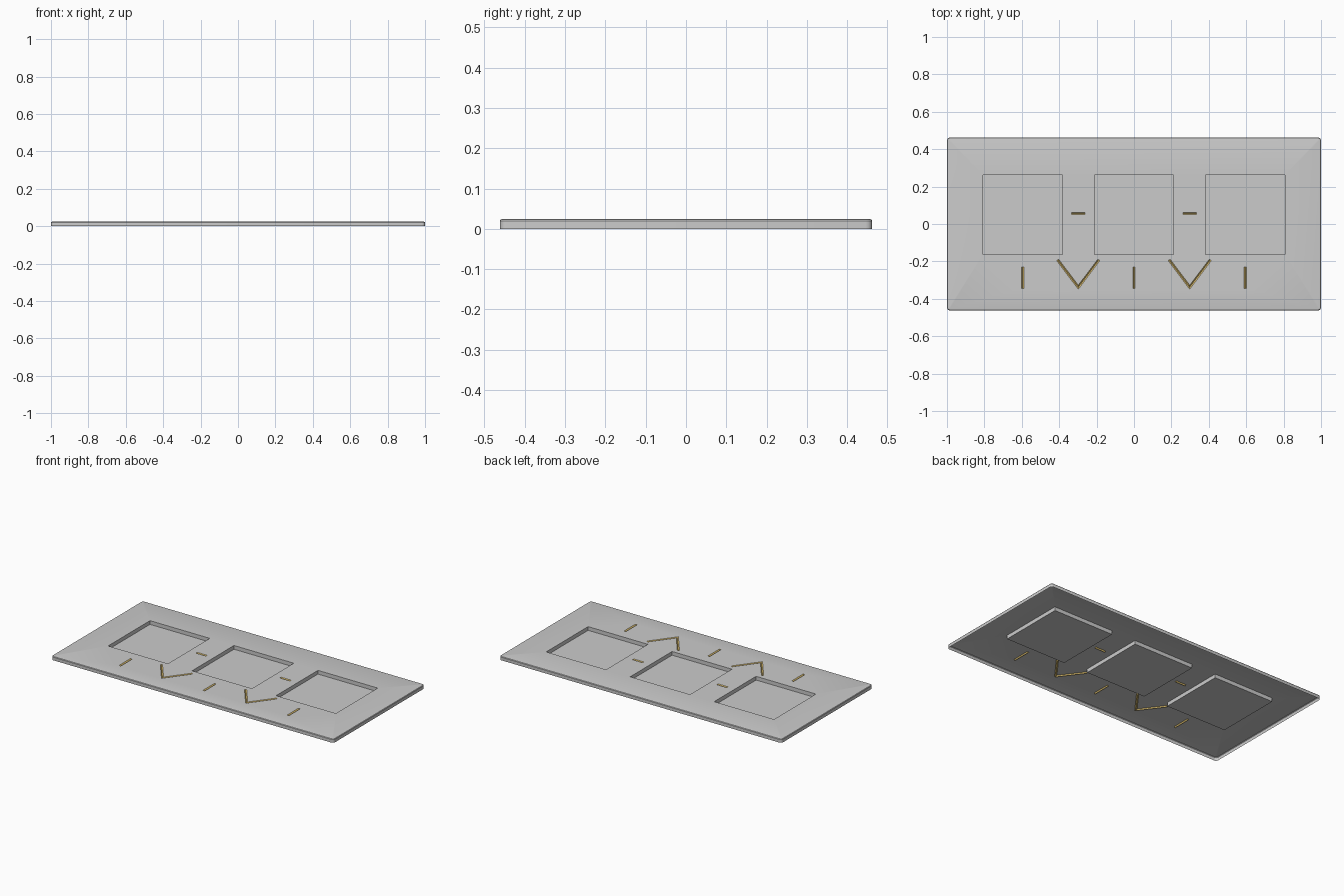
import bpy, bmesh, math
from mathutils import Vector

if "Cube" in bpy.data.objects:
    bpy.data.objects.remove(bpy.data.objects["Cube"])

TOP, FLOOR = 0.025, 0.001
gold = bpy.data.materials.new("gold")
gold.diffuse_color = (0.80, 0.58, 0.18, 1)
gold.use_nodes = True
gold.node_tree.nodes["Principled BSDF"].inputs["Base Color"].default_value = gold.diffuse_color


def rounded_rect(hx, hy, r, n=4):
    pts = []
    for k, (sx, sy) in enumerate([(1, 1), (-1, 1), (-1, -1), (1, -1)]):
        for i in range(n + 1):
            a = math.pi / 2 * (k + i / n)
            pts.append((sx * (hx - r) + r * math.cos(a), sy * (hy - r) + r * math.sin(a)))
    return pts


def rect(cx, cy, h):
    return [(cx - h, cy - h), (cx + h, cy - h), (cx + h, cy + h), (cx - h, cy + h)]


def ring(bm, pts, z):
    return [bm.verts.new((x, y, z)) for x, y in pts]


def bridge(bm, lo, hi):
    n = len(lo)
    for i in range(n):
        j = (i + 1) % n
        bm.faces.new((lo[i], lo[j], hi[j], hi[i]))


def finish(bm, name, mat=None, smooth=False):
    me = bpy.data.meshes.new(name)
    bm.to_mesh(me)
    bm.free()
    ob = bpy.data.objects.new(name, me)
    bpy.context.collection.objects.link(ob)
    if mat:
        me.materials.append(mat)
    if smooth:
        bpy.ops.object.select_all(action='DESELECT')
        ob.select_set(True)
        bpy.context.view_layer.objects.active = ob
        bpy.ops.object.shade_smooth_by_angle(angle=math.radians(30))


def stroke_sides(path, w):
    """Mitred left and right edges of a polyline."""
    p = [Vector(q) for q in path]
    d = [(p[i + 1] - p[i]).normalized() for i in range(len(p) - 1)]
    left, right = [], []
    for i, q in enumerate(p):
        a, b = d[max(i - 1, 0)], d[min(i, len(d) - 1)]
        n1, n2 = Vector((-a.y, a.x)), Vector((-b.y, b.x))
        m = (n1 + n2).normalized()
        m *= w / m.dot(n1)
        left.append(tuple(q + m))
        right.append(tuple(q - m))
    return left, right


# layout of pockets and gold marks
pockets = [rect(x, 0.05, 0.212) for x in (-0.595, 0, 0.595)]
marks = [("tick", [(x, -0.345), (x, -0.23)]) for x in (-0.595, 0, 0.595)]
for x in (-0.298, 0.298):
    marks.append(("chevron", [(x - 0.11, -0.192), (x, -0.338), (x + 0.11, -0.192)]))
    marks.append(("dash", [(x - 0.036, 0.056), (x + 0.036, 0.056)]))
HALF = 0.0065

# cover plate: open-bottomed shell with softened rim and cut-outs
bm = bmesh.new()
profile = [(0, 0), (0, 0.020), (0.003, 0.0235), (0.010, TOP)]
rings = [ring(bm, rounded_rect(1 - s, 0.462 - s, 0.016 - s), z) for s, z in profile]
for lo, hi in zip(rings, rings[1:]):
    bridge(bm, lo, hi)
outlines = [rings[-1]] + [ring(bm, p, TOP) for p in pockets]
for _, path in marks:
    left, right = stroke_sides(path, HALF)
    outlines.append(ring(bm, right + left[::-1], TOP))
edges = []
for o in outlines:
    for a, b in zip(o, o[1:] + o[:1]):
        edges.append(bm.edges.get((a, b)) or bm.edges.new((a, b)))
res = bmesh.ops.triangle_fill(bm, use_beauty=True, use_dissolve=False, edges=edges, normal=(0, 0, 1))
for f in res["geom"]:
    if isinstance(f, bmesh.types.BMFace):
        f.normal_update()
        if f.normal.z < 0:
            f.normal_flip()
finish(bm, "cover_plate", smooth=True)

# recessed square pockets
for i, p in enumerate(pockets):
    bm = bmesh.new()
    top, low = ring(bm, p, TOP), ring(bm, p, FLOOR)
    bridge(bm, top, low)
    bm.faces.new(low)
    finish(bm, f"pocket_{i + 1}")

# gold V-section grooves
for i, (name, path) in enumerate(marks):
    bm = bmesh.new()
    left, right = stroke_sides(path, HALF)
    L, R, C = ring(bm, left, TOP), ring(bm, right, TOP), ring(bm, path, TOP - 0.007)
    for k in range(len(path) - 1):
        bm.faces.new((C[k], C[k + 1], L[k + 1], L[k]))
        bm.faces.new((R[k], R[k + 1], C[k + 1], C[k]))
    bm.faces.new((R[0], C[0], L[0]))
    bm.faces.new((L[-1], C[-1], R[-1]))
    finish(bm, f"{name}_groove_{i + 1}", gold)
